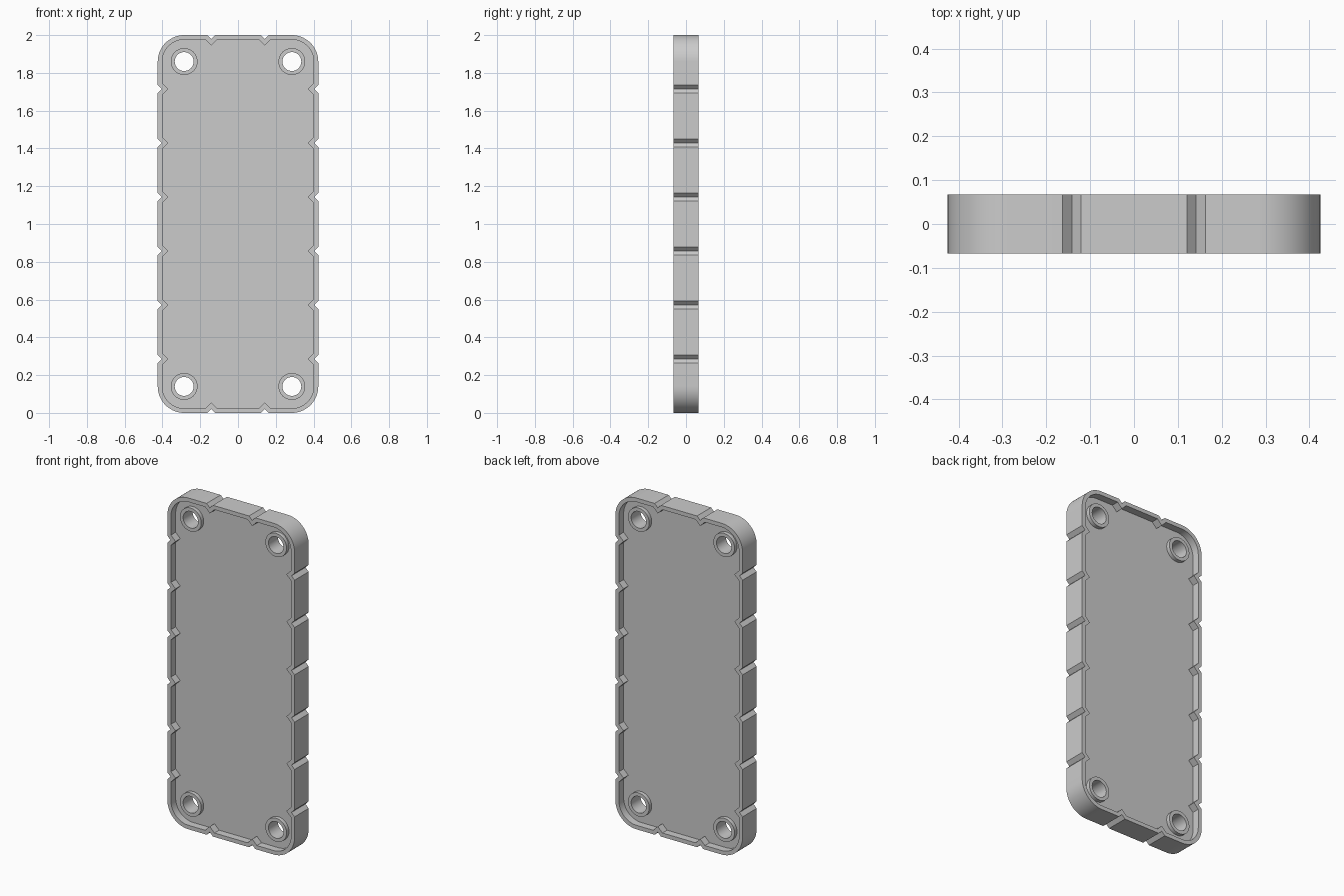
import bpy, bmesh, math

if "Cube" in bpy.data.objects:
    bpy.data.objects.remove(bpy.data.objects["Cube"])

W, H, T = 0.425, 1.0, 0.067      # half width, half height, half thickness
R = 0.14                          # outer corner radius
RIM = 0.024                       # rim wall thickness
NOTCH = 0.021                     # V notch depth (45 degree sides)
WEB, BOSS_Y = 0.022, 0.045        # half thickness of web and of bosses
HOLE_R, BOSS_R = 0.05, 0.071
ARC, RING = 14, 40


def outline(off):
    """Notched rounded rectangle, shifted inwards by off."""
    apex = NOTCH + off * math.sqrt(2)
    half = apex - off
    side = [H * (2 * k / 7 - 1) for k in range(1, 7)]
    top = [-W / 3, W / 3]
    pts = []
    for turn in range(4):
        a = turn * math.pi / 2
        c, s = round(math.cos(a)), round(math.sin(a))
        along, out, far = (side, W, H) if turn % 2 == 0 else (top, H, W)
        local = []
        for t in along:
            local += [(out - off, t - half), (out - apex, t), (out - off, t + half)]
        for i in range(ARC + 1):
            b = i * math.pi / 2 / ARC
            local.append((out - R + (R - off) * math.cos(b),
                          far - R + (R - off) * math.sin(b)))
        pts += [(u * c - v * s, u * s + v * c) for u, v in local]
    return pts


def circle(cx, cz, r):
    return [(cx + r * math.cos(2 * math.pi * i / RING),
             cz + r * math.sin(2 * math.pi * i / RING)) for i in range(RING)]


bm = bmesh.new()


def loop(pts, y):
    return [bm.verts.new((x, y, z + H)) for x, z in pts]


def loft(a, b):
    n = len(a)
    for i in range(n):
        j = (i + 1) % n
        bm.faces.new((a[i], a[j], b[j], b[i]))


def loop_edges(vs):
    return [bm.edges.get((vs[i], vs[i - 1])) for i in range(len(vs))]


centres = [(sx * (W - R), sz * (H - R)) for sx in (-1, 1) for sz in (-1, 1)]
outer_loops, bores = [], []
for s in (-1, 1):
    # rim edge and inner wall
    outer = loop(outline(0), s * T)
    inner = loop(outline(RIM), s * T)
    floor = loop(outline(RIM), s * WEB)
    loft(outer, inner)
    loft(inner, floor)
    outer_loops.append(outer)
    # raised bosses around the screw holes
    edges, side_bores = loop_edges(floor), []
    for c in centres:
        base = loop(circle(*c, BOSS_R), s * WEB)
        top = loop(circle(*c, BOSS_R), s * BOSS_Y)
        bore = loop(circle(*c, HOLE_R), s * BOSS_Y)
        loft(base, top)
        loft(top, bore)
        edges += loop_edges(base)
        side_bores.append(bore)
    bores.append(side_bores)
    # recessed panel
    bmesh.ops.triangle_fill(bm, edges=edges, use_beauty=True, normal=(0, s, 0))

# outer wall and through holes
loft(*outer_loops)
for a, b in zip(*bores):
    loft(a, b)

bmesh.ops.recalc_face_normals(bm, faces=bm.faces[:])
mesh = bpy.data.meshes.new("cover_plate")
bm.to_mesh(mesh)
bm.free()
plate = bpy.data.objects.new("cover_plate", mesh)
bpy.context.collection.objects.link(plate)
bpy.context.view_layer.objects.active = plate
plate.select_set(True)
bpy.ops.object.shade_smooth_by_angle(angle=math.radians(30))
